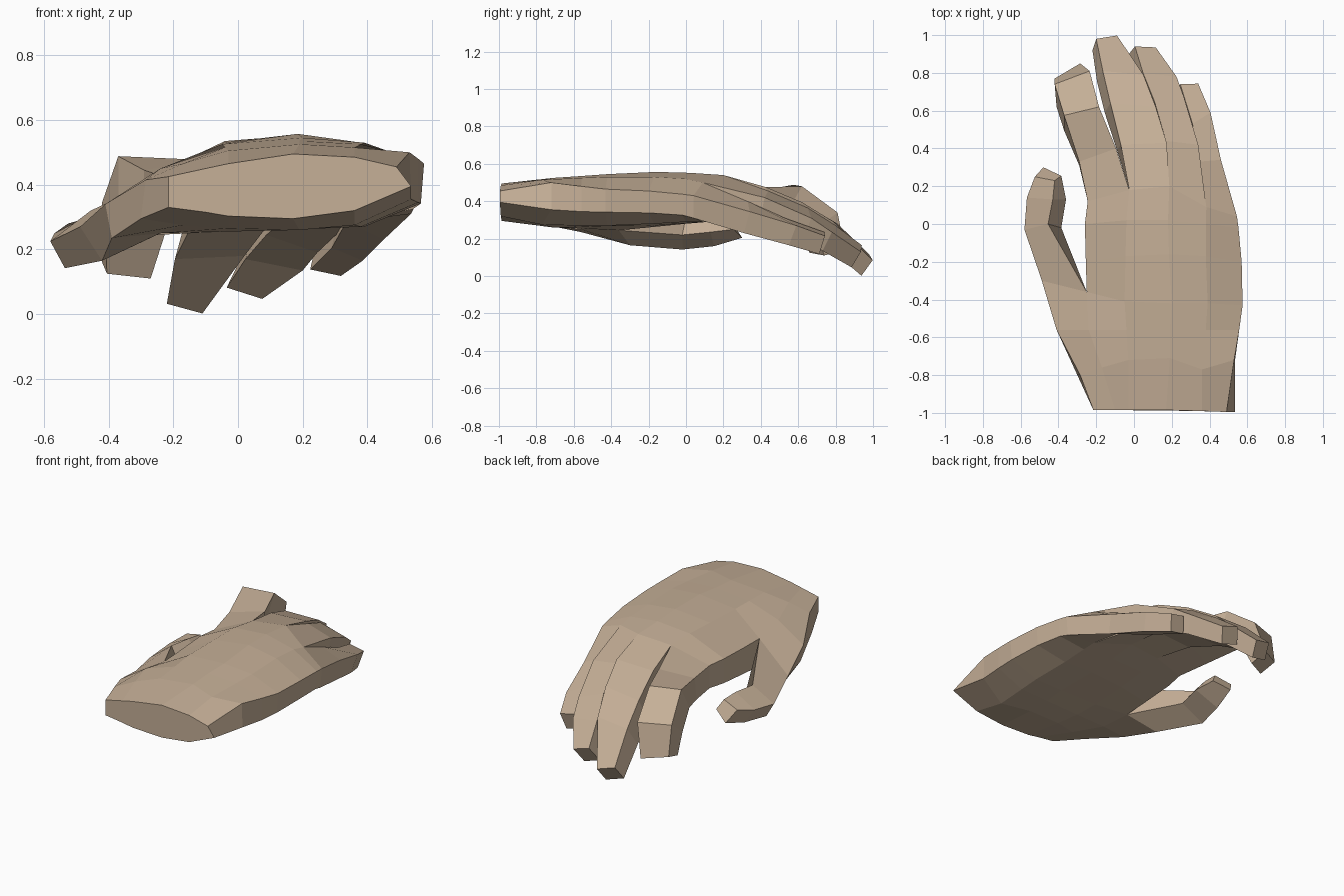
import bpy, bmesh
from mathutils import Vector

skin = bpy.data.materials.new("skin")
skin.diffuse_color = (0.56, 0.43, 0.31, 1)


def ring(bm, pts):
    return [bm.verts.new(p) for p in pts]


def bridge(bm, a, b):
    n = len(a)
    for i in range(n):
        j = (i + 1) % n
        bm.faces.new((a[i], a[j], b[j], b[i]))


def slab(bm, xs, ys, tops, bots, dxl=0, dxr=0):
    """Flat cross-section of the palm; the lower corners may be shifted in x."""
    low = [xs[0] + dxl] + list(xs[1:-1]) + [xs[-1] + dxr]
    return ring(bm, zip(xs, ys, tops)), ring(bm, zip(low, ys, bots))


# heel of the hand: six columns, the first one becomes the thumb
HEEL = [
    ((-.215, -.10, -.03, .17, .36, .49), (-.985, -.985, -.985, -.985, -.99, -.995),
     (.425, .45, .465, .495, .485, .455), (.33, .315, .303, .295, .32, .395), 0, .045),
    ((-.285, -.17, -.03, .19, .36, .53), (-.80, -.76, -.72, -.71, -.77, -.72),
     (.415, .465, .505, .525, .515, .50), (.295, .275, .265, .26, .275, .355), -.015, .005),
    ((-.41, -.24, -.04, .19, .38, .557), (-.56, -.56, -.56, -.56, -.56, -.56),
     (.34, .45, .515, .535, .525, .48), (.235, .25, .255, .262, .27, .345), .02, 0),
    ((-.488, -.25, -.05, .2, .39, .575), (-.30, -.36, -.41, -.42, -.42, -.43),
     (.27, .415, .525, .545, .53, .465), (.165, .245, .262, .268, .27, .342), .068, -.01),
]
# knuckle half of the palm: five columns
PALM = [
    ((-.255, -.045, .185, .38, .57), (-.2, -.17, -.16, -.17, -.2),
     (.42, .53, .557, .53, .455), (.26, .27, .28, .28, .338), 0, -.01),
    ((-.26, -.04, .18, .38, .553), (0, .02, .02, 0, -.02),
     (.43, .535, .552, .52, .438), (.28, .285, .29, .29, .326), 0, -.01),
    ((-.245, -.025, .187, .383, .545), (.12, .18, .2, .09, .04),
     (.43, .52, .54, .50, .43), (.29, .30, .305, .29, .31), 0, -.01),
]
# thumb: outer top, inner top, inner bottom, outer bottom
THUMB = [
    ((-.58, -.03, .225), (-.455, 0, .32), (-.385, -.02, .22), (-.535, -.02, .142)),
    ((-.567, .14, .25), (-.43, .13, .32), (-.36, .13, .235), (-.505, .15, .16)),
    ((-.525, .25, .28), (-.42, .23, .31), (-.385, .255, .25), (-.48, .30, .205)),
]
# fingers: top-left edge point, top-right edge point, offset to the underside
INDEX = [
    ((-.29, .33, .445), (-.095, .40, .475), (0, -.02, -.14)),
    ((-.37, .575, .488), (-.185, .62, .48), (0, -.08, -.14)),
    ((-.42, .74, .345), (-.235, .81, .34), (.01, -.12, -.09)),
    ((-.42, .77, .16), (-.285, .85, .145), (.015, -.11, -.035)),
]
MIDDLE = [
    ((-.07, .42, .465), (.173, .43, .475), (-.02, -.03, -.16)),
    ((-.125, .64, .38), (.115, .62, .395), (-.03, -.05, -.13)),
    ((-.165, .81, .28), (.05, .79, .29), (-.03, -.06, -.11)),
    ((-.20, .98, .115), (-.09, .998, .085), (-.02, -.06, -.083)),
]
RING = [
    ((.17, .44, .455), (.34, .42, .42), (-.01, -.03, -.15)),
    ((.108, .65, .365), (.265, .67, .31), (-.02, -.05, -.12)),
    ((.048, .80, .27), (.225, .78, .235), (-.025, -.05, -.10)),
    ((.005, .94, .165), (.115, .935, .13), (-.04, -.05, -.083)),
]
PINKY = [
    ((.345, .33, .40), (.46, .34, .345), (-.01, -.03, -.115)),
    ((.31, .53, .31), (.405, .59, .27), (-.02, -.04, -.105)),
    ((.245, .74, .235), (.34, .743, .215), (-.022, -.03, -.097)),
]


def grow(bm, last, sections):
    """Extend a quad through further quads and close the tip."""
    for pts in sections:
        cur = ring(bm, pts)
        bridge(bm, last, cur)
        last = cur
    bm.faces.new(last)


bm = bmesh.new()
prev = None
for sec in HEEL:
    top, bot = slab(bm, *sec)
    loop = top + bot[::-1]
    if prev:
        bridge(bm, prev, loop)
    else:
        bm.faces.new(loop)          # wrist cut
    prev = loop

# thumb splits off, the other columns carry on to the knuckles
grow(bm, [top[0], top[1], bot[1], bot[0]], THUMB)
prev = top[1:] + bot[:0:-1]
for sec in PALM:
    top, bot = slab(bm, *sec)
    loop = top + bot[::-1]
    bridge(bm, prev, loop)
    prev = loop

# one finger per column of the last ring
for k, finger in enumerate((INDEX, MIDDLE, RING, PINKY)):
    sections = []
    for l, r, d in finger:
        l, r, d = Vector(l), Vector(r), Vector(d)
        sections.append((l, r, r + d, l + d))
    grow(bm, [top[k], top[k + 1], bot[k + 1], bot[k]], sections)

bmesh.ops.recalc_face_normals(bm, faces=bm.faces[:])
me = bpy.data.meshes.new("hand")
bm.to_mesh(me)
bm.free()
me.materials.append(skin)
hand = bpy.data.objects.new("hand", me)
bpy.context.collection.objects.link(hand)
